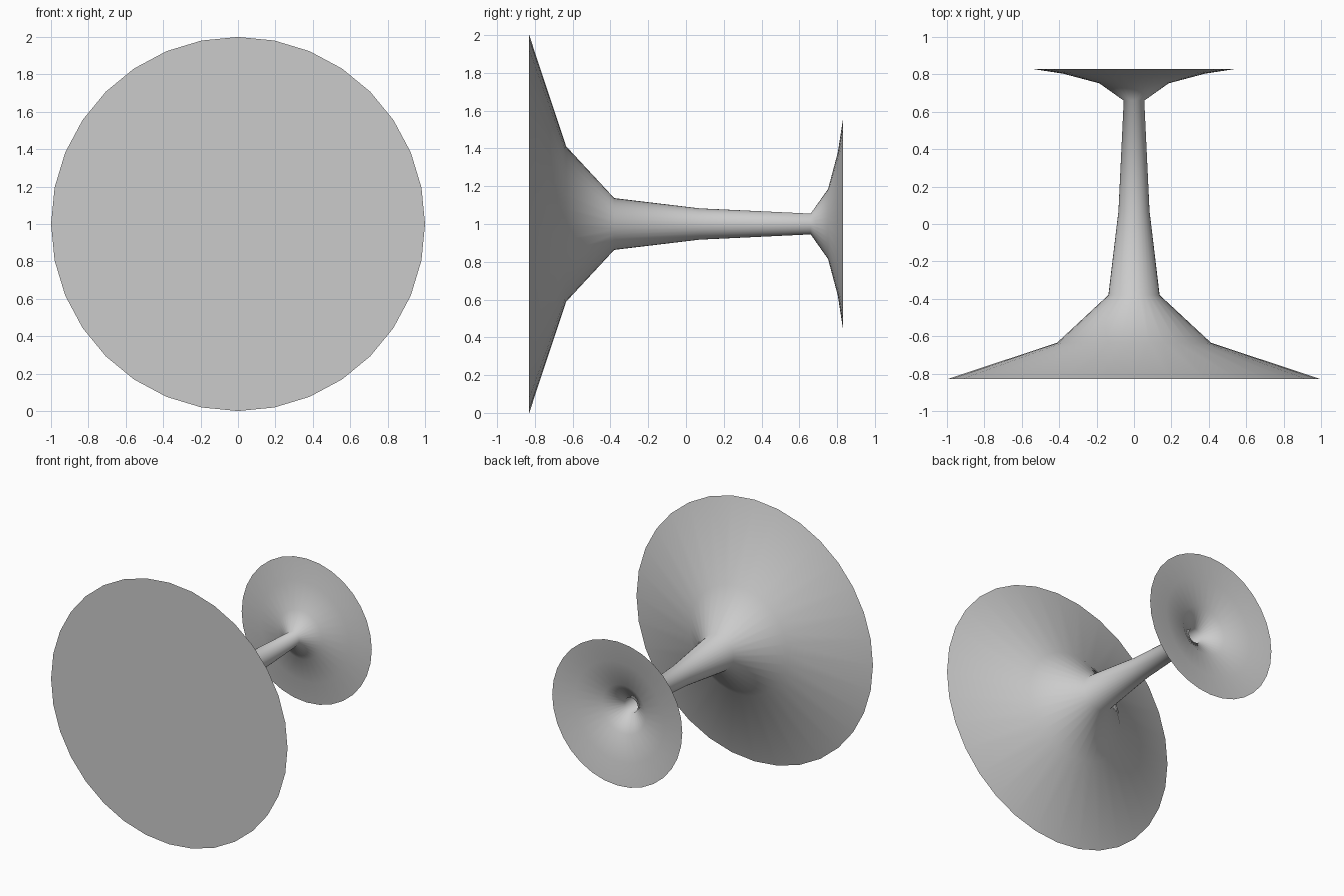
import bpy, bmesh
from math import sin, cos, tau

if "Cube" in bpy.data.objects:
    bpy.data.objects.remove(bpy.data.objects["Cube"])

SIDES = 32
# Profile along the y axis: (y, radius), from the wide disc to the small flare
PROFILE = [(-0.83, 1.0), (-0.635, 0.412), (-0.38, 0.137), (0.07, 0.083),
           (0.66, 0.055), (0.752, 0.185), (0.804, 0.38), (0.83, 0.55)]


def ring(bm, y, r):
    return [bm.verts.new((r * sin(tau * i / SIDES), y, 1 + r * cos(tau * i / SIDES)))
            for i in range(SIDES)]


bm = bmesh.new()
rings = [ring(bm, y, r) for y, r in PROFILE]

# Smooth turned wall: wide foot, thin stem, open flare
for a, b in zip(rings, rings[1:]):
    for i in range(SIDES):
        j = (i + 1) % SIDES
        bm.faces.new((a[i], b[i], b[j], a[j])).smooth = True

# Flat disc closing the wide end
bm.faces.new(rings[0])
bm.normal_update()
if bm.faces[:][-1].normal.y > 0:
    bmesh.ops.reverse_faces(bm, faces=[bm.faces[:][-1]])
# Wall normals face away from the axis
wall = bm.faces[:][:-1]
sample = wall[2 * SIDES]
if sample.normal.z * (sample.calc_center_median().z - 1) < 0:
    bmesh.ops.reverse_faces(bm, faces=wall)

mesh = bpy.data.meshes.new("flared_spindle")
bm.to_mesh(mesh)
bm.free()
obj = bpy.data.objects.new("flared_spindle", mesh)
bpy.context.collection.objects.link(obj)
